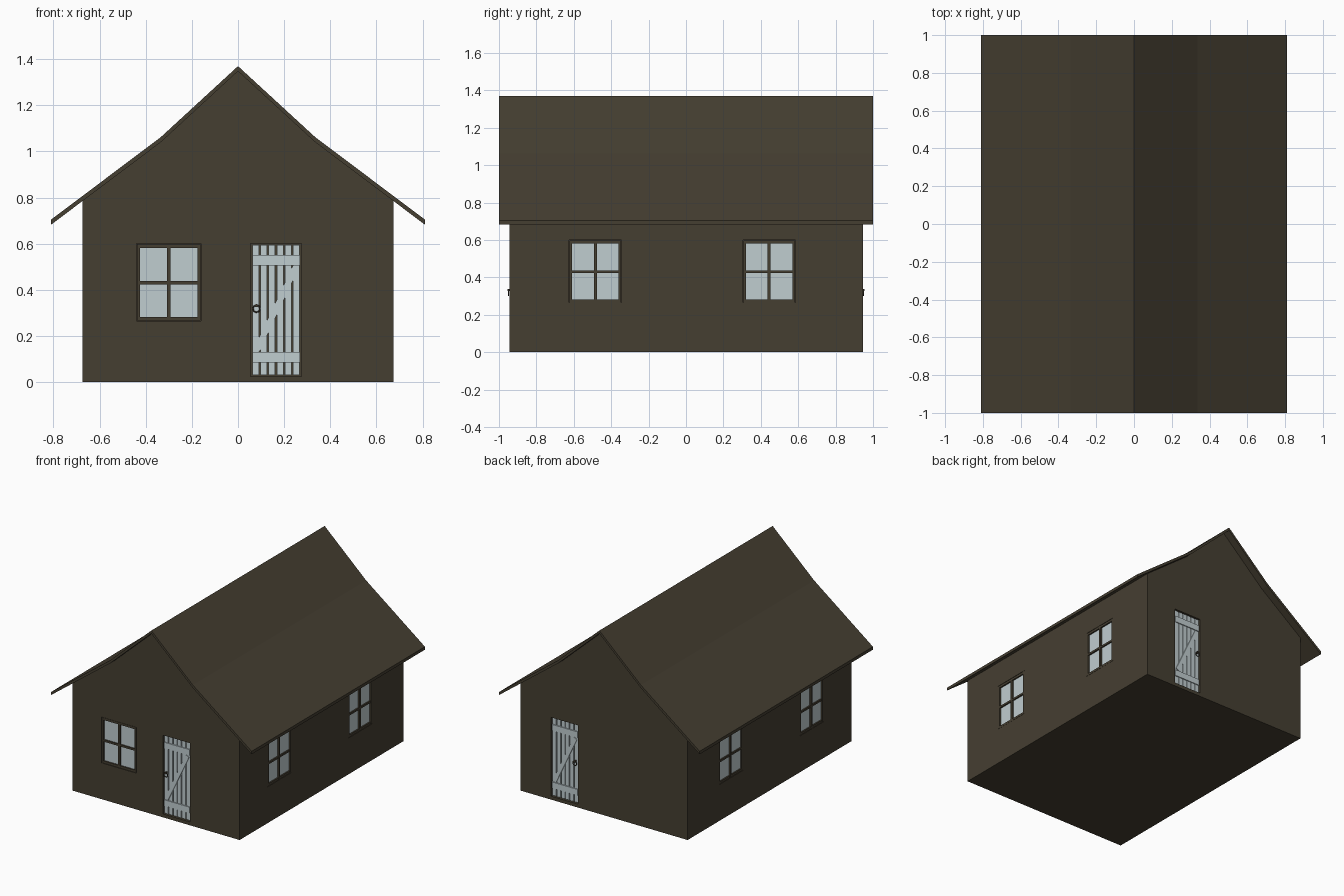
import bpy, bmesh, math
from mathutils import Matrix, Vector

if "Cube" in bpy.data.objects:
    bpy.data.objects.remove(bpy.data.objects["Cube"])

HX, HY = 0.675, 0.945          # half width and half length of the walls
RECESS = 0.02                  # depth of window and door openings


def material(name, rgb):
    m = bpy.data.materials.new(name)
    m.diffuse_color = (*rgb, 1)
    m.use_nodes = True
    m.node_tree.nodes["Principled BSDF"].inputs["Base Color"].default_value = m.diffuse_color
    return m


wood = material("dark_brown", (0.060, 0.049, 0.031))
pale = material("pale_blue_grey", (0.53, 0.61, 0.63))


def make(name, bm, mat):
    bmesh.ops.recalc_face_normals(bm, faces=bm.faces[:])
    me = bpy.data.meshes.new(name)
    bm.to_mesh(me)
    bm.free()
    me.materials.append(mat)
    ob = bpy.data.objects.new(name, me)
    bpy.context.collection.objects.link(ob)
    return ob


def prism(name, pts, hy, mat):
    """Extrude an x-z outline from -hy to hy."""
    bm = bmesh.new()
    f = bm.faces.new([bm.verts.new((x, -hy, z)) for x, z in pts])
    r = bmesh.ops.extrude_face_region(bm, geom=[f])
    bmesh.ops.translate(bm, verts=[v for v in r["geom"] if isinstance(v, bmesh.types.BMVert)],
                        vec=(0, 2 * hy, 0))
    return make(name, bm, mat)


def wall_space(angle):
    """u across, -y outward, z up; the wall surface is at local y = 0."""
    dist = HX if abs(abs(angle) - 90) < 1 else HY
    return Matrix.Rotation(math.radians(angle), 4, "Z") @ Matrix.Translation((0, -dist, 0))


def box(bm, space, u, z, d, tilt=0):
    """Box given by ranges in u, z and depth d (positive = into the wall)."""
    c = Vector(((u[0] + u[1]) / 2, (d[0] + d[1]) / 2, (z[0] + z[1]) / 2))
    m = space @ Matrix.Translation(c) @ Matrix.Rotation(tilt, 4, "Y") \
        @ Matrix.Diagonal((u[1] - u[0], d[1] - d[0], z[1] - z[0], 1))
    bmesh.ops.create_cube(bm, size=1, matrix=m)


# Roof with a kinked slope, and walls filled up to its underside
half = [(0.81, 0.705), (0.335, 1.062), (0, 1.37)]
top = half + [(-x, z) for x, z in half[1::-1]]
T = 0.022
prism("roof", top + [(x, z - T) for x, z in top[::-1]], 1.0, wood)
eave = 0.705 + (0.81 - HX) * (1.062 - 0.705) / (0.81 - 0.335) - T
gable = [(HX, eave), (0.335, 1.062 - T), (0, 1.37 - T)]
gable += [(-x, z) for x, z in gable[1::-1]]
walls = prism("walls", [(-HX, 0), (HX, 0)] + gable, HY, wood)

# Openings: (wall angle, centre along wall)
windows = [(0, -0.30), (90, -0.485), (90, 0.445), (-90, 0.485), (-90, -0.445)]
doors = [(0, 0.165, -1), (180, -0.32, 1)]     # last value: knob side
cut = bmesh.new()
for a, c in windows:
    box(cut, wall_space(a), (c - 0.14, c + 0.14), (0.265, 0.60), (-0.05, RECESS))
for a, c, k in doors:
    box(cut, wall_space(a), (c - 0.11, c + 0.11), (0.025, 0.60), (-0.05, RECESS))
cutter = make("opening_cutter", cut, wood)
cutter.hide_render = True
mod = walls.modifiers.new("openings", "BOOLEAN")
mod.object, mod.operation, mod.solver = cutter, "DIFFERENCE", "EXACT"
bpy.context.view_layer.update()
me = bpy.data.meshes.new_from_object(walls.evaluated_get(bpy.context.evaluated_depsgraph_get()))
walls.modifiers.clear()
walls.data = me
bpy.data.objects.remove(cutter)

# Windows: frame with cross bars, glass plate behind
for a, c in windows:
    s = wall_space(a)
    bm = bmesh.new()
    for lo, hi in ((-0.138, -0.124), (-0.008, 0.008), (0.124, 0.138)):
        box(bm, s, (c + lo, c + hi), (0.267, 0.598), (0.0, RECESS))
    for lo, hi in ((0.267, 0.283), (0.424, 0.438), (0.582, 0.598)):
        box(bm, s, (c - 0.138, c + 0.138), (lo, hi), (0.001, RECESS))
    make("window_frame", bm, wood)
    bm = bmesh.new()
    box(bm, s, (c - 0.13, c + 0.13), (0.275, 0.59), (0.011, 0.019))
    make("window_glass", bm, pale)

# Doors: six planks, two ledges, diagonal brace and a ring handle
for a, c, k in doors:
    s = wall_space(a)
    bm = bmesh.new()
    w = 0.212 / 6
    for i in range(6):
        u = c - 0.106 + i * w
        box(bm, s, (u + 0.0035, u + w - 0.0035), (0.03, 0.595), (0.009, RECESS))
    for lo, hi in ((0.085, 0.13), (0.505, 0.55)):
        box(bm, s, (c - 0.103, c + 0.103), (lo, hi), (0.002, 0.012))
    du, dz = 0.17, 0.36
    L = math.hypot(du, dz) / 2
    box(bm, s, (c - 0.014, c + 0.014), (0.3175 - L, 0.3175 + L), (0.003, 0.012), math.atan2(du, dz))
    make("door", bm, pale)

    bpy.ops.mesh.primitive_torus_add(major_radius=0.015, minor_radius=0.003,
                                     major_segments=16, minor_segments=6)
    ring = bpy.context.object
    ring.name = "door_handle_ring"
    ring.data.materials.append(wood)
    ring.matrix_world = s @ Matrix.Translation((c + k * 0.085, -0.003, 0.318)) \
        @ Matrix.Rotation(math.pi / 2, 4, "X")
    bpy.ops.object.shade_smooth_by_angle()
    bm = bmesh.new()
    box(bm, s, (c + k * 0.085 - 0.005, c + k * 0.085 + 0.005), (0.326, 0.338), (-0.01, 0.012))
    make("door_handle_mount", bm, wood)
